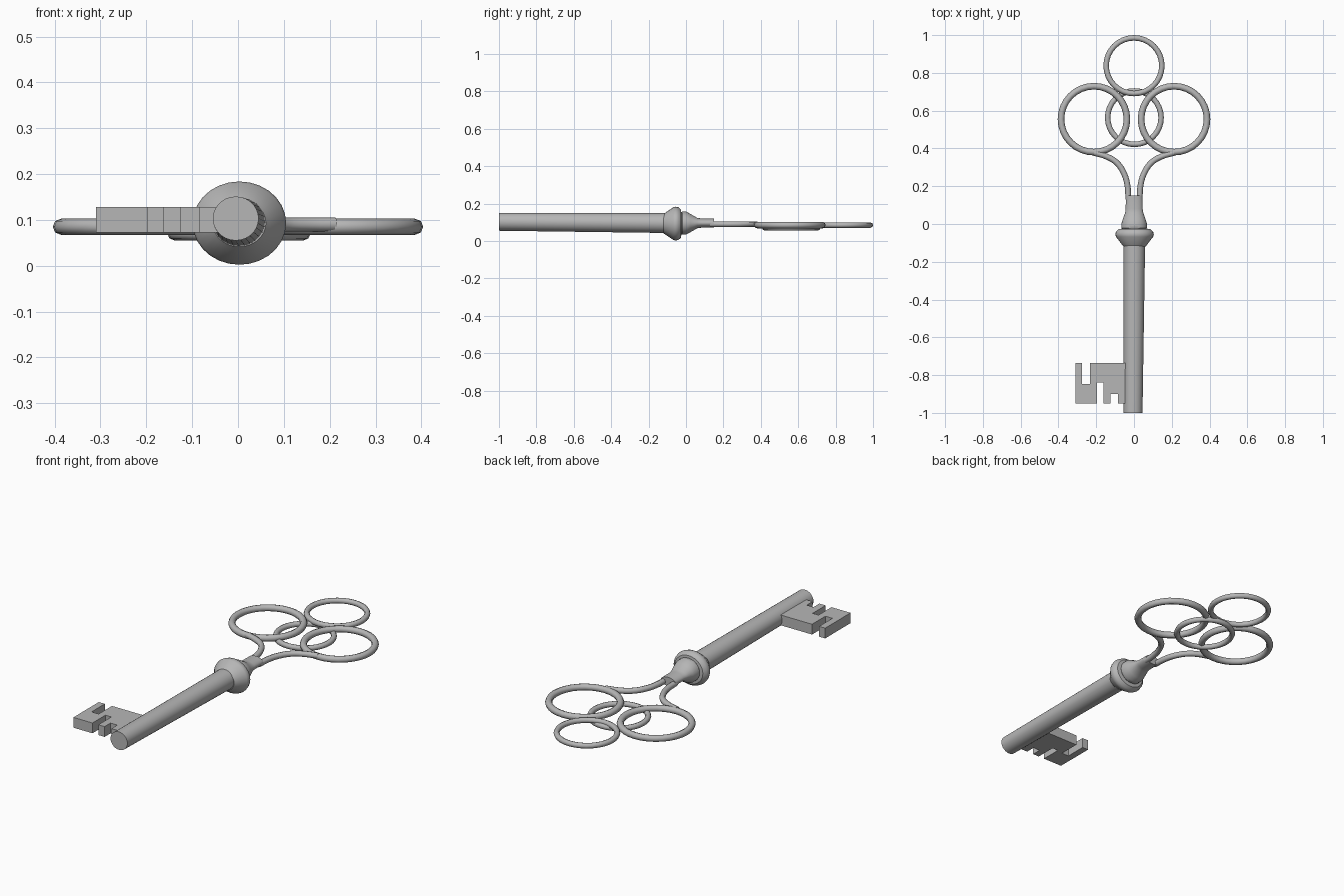
import bpy, bmesh, math
from mathutils import Vector

cube = bpy.data.objects.get("Cube")
if cube:
    bpy.data.objects.remove(cube, do_unlink=True)

steel = bpy.data.materials.new("grey steel")
steel.use_nodes = True
GREY = (0.47, 0.47, 0.47, 1)
steel.diffuse_color = GREY
steel.node_tree.nodes["Principled BSDF"].inputs["Base Color"].default_value = GREY


def finish(obj, angle=35):
    obj.data.materials.clear()
    obj.data.materials.append(steel)
    bpy.ops.object.select_all(action='DESELECT')
    obj.select_set(True)
    bpy.context.view_layer.objects.active = obj
    if angle:
        bpy.ops.object.shade_smooth_by_angle(angle=math.radians(angle))
    return obj


def from_bmesh(name, bm, angle=35):
    bmesh.ops.recalc_face_normals(bm, faces=bm.faces)
    mesh = bpy.data.meshes.new(name)
    bm.to_mesh(mesh)
    bm.free()
    obj = bpy.data.objects.new(name, mesh)
    bpy.context.collection.objects.link(obj)
    return finish(obj, angle)


def loft(name, stations, sides=28):
    """Join elliptical sections given as (y, centre x, centre z, radius x, radius z)."""
    bm = bmesh.new()
    loops = []
    for y, cx, cz, rx, rz in stations:
        turns = [math.tau * i / sides for i in range(sides)]
        loops.append([bm.verts.new((cx + rx * math.cos(a), y, cz + rz * math.sin(a)))
                      for a in turns])
    for a, b in zip(loops, loops[1:]):
        for i in range(sides):
            j = (i + 1) % sides
            bm.faces.new((a[i], a[j], b[j], b[i]))
    bm.faces.new(loops[0])
    bm.faces.new(loops[-1])
    return from_bmesh(name, bm)


def ring(name, x, y, z, outer, tube):
    bpy.ops.mesh.primitive_torus_add(
        location=(x, y, z), major_radius=outer - tube, minor_radius=tube,
        major_segments=32, minor_segments=8)
    obj = bpy.context.object
    obj.name = name
    finish(obj, 50)


# Slightly tapered round shaft
loft("shaft", [(-1, -0.005, 0.103, 0.05, 0.048),
               (-0.1, 0.002, 0.096, 0.057, 0.053)])

# Flared collar
COLLAR = [(-0.12, 0.058), (-0.11, 0.066), (-0.068, 0.098), (-0.055, 0.102),
          (-0.04, 0.098), (-0.027, 0.084), (-0.024, 0.058)]
loft("collar", [(y, 0.003, 0.093, r, r * 0.89) for y, r in COLLAR])

# Bulb narrowing into a flattened neck
NECK = [(-0.03, 0.06, 0.055), (-0.02, 0.068, 0.062), (0, 0.068, 0.062),
        (0.025, 0.06, 0.048), (0.06, 0.048, 0.028), (0.08, 0.045, 0.025),
        (0.15, 0.044, 0.024)]
loft("neck", [(y, 0.001, 0.096, rx, rz) for y, rx, rz in NECK])

# Handle rings
ring("left_ring", 0.212, 0.555, 0.085, 0.192, 0.0175)
ring("right_ring", -0.212, 0.555, 0.085, 0.192, 0.0175)
ring("end_ring", 0, 0.838, 0.085, 0.162, 0.0145)
ring("middle_ring", 0.002, 0.563, 0.07, 0.156, 0.0145)

# Curved rods joining neck and rings
PATH = [(0.03, 0.13), (0.034, 0.2), (0.052, 0.265), (0.092, 0.325),
        (0.145, 0.357), (0.212, 0.377)]
for side, name in ((1, "left_rod"), (-1, "right_rod")):
    curve = bpy.data.curves.new(name, 'CURVE')
    curve.dimensions = '3D'
    curve.bevel_depth = 0.0155
    curve.bevel_resolution = 2
    curve.resolution_u = 4
    curve.use_fill_caps = True
    spline = curve.splines.new('BEZIER')
    spline.bezier_points.add(len(PATH) - 1)
    for p, (x, y) in zip(spline.bezier_points, PATH):
        p.co = (side * x, y, 0.09)
        p.handle_left_type = p.handle_right_type = 'AUTO'
    rod = bpy.data.objects.new(name, curve)
    bpy.context.collection.objects.link(rod)
    bpy.ops.object.select_all(action='DESELECT')
    rod.select_set(True)
    bpy.context.view_layer.objects.active = rod
    bpy.ops.object.convert(target='MESH')
    finish(bpy.context.object, 50)

# Notched bit, extruded from its outline
OUTLINE = [(-0.31, -0.735), (-0.31, -0.95), (-0.197, -0.95), (-0.197, -0.84),
           (-0.162, -0.84), (-0.162, -0.95), (-0.125, -0.95), (-0.125, -0.9),
           (-0.085, -0.9), (-0.085, -0.95), (-0.03, -0.95), (-0.03, -0.735),
           (-0.232, -0.735), (-0.232, -0.848), (-0.274, -0.848), (-0.274, -0.735)]
bm = bmesh.new()
base = bm.faces.new([bm.verts.new((x, y, 0.073)) for x, y in OUTLINE])
top = bmesh.ops.extrude_face_region(bm, geom=[base])["geom"]
bmesh.ops.translate(bm, vec=Vector((0, 0, 0.055)),
                    verts=[v for v in top if isinstance(v, bmesh.types.BMVert)])
from_bmesh("bit", bm, 0)
